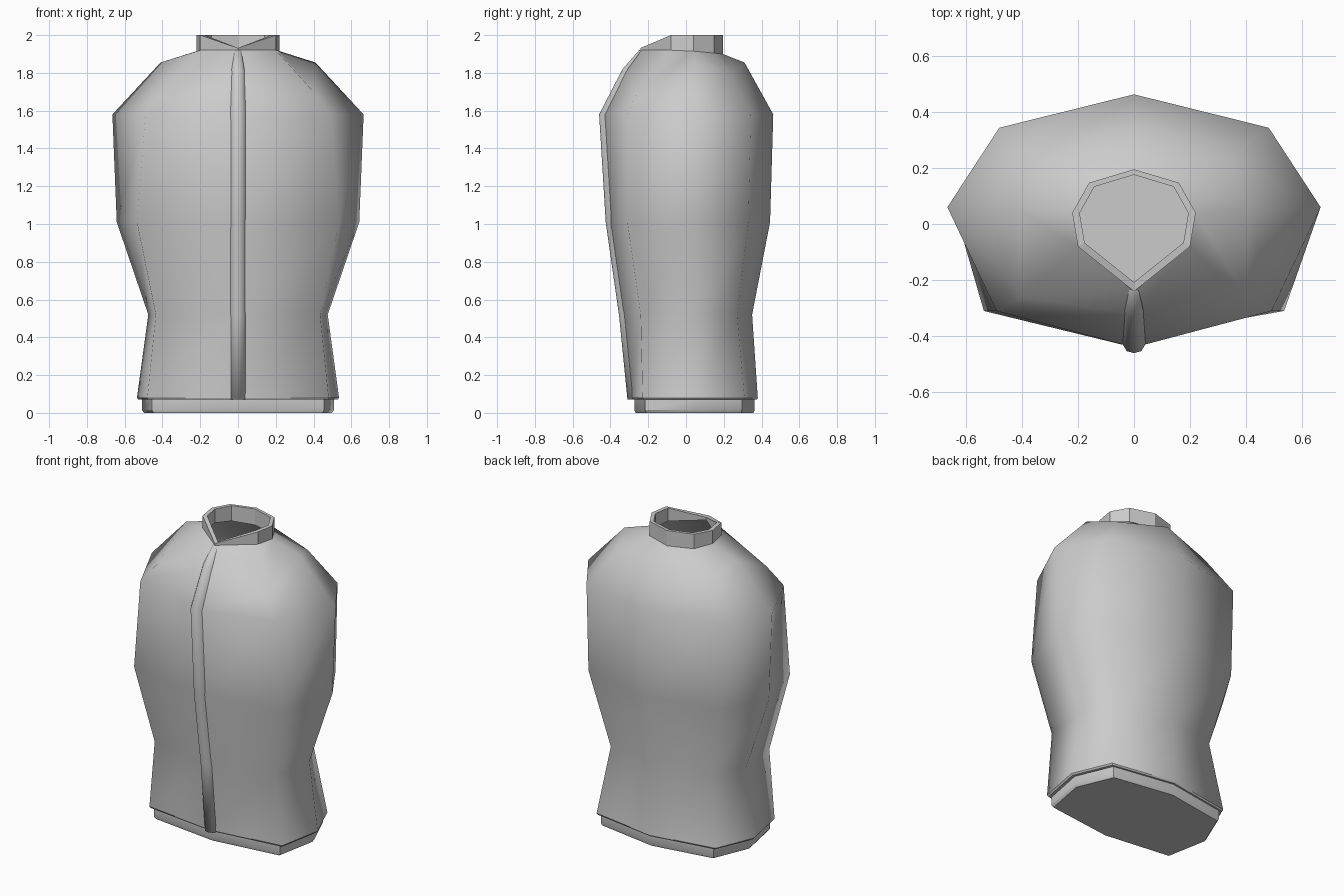
import bpy

if "Cube" in bpy.data.objects:
    bpy.data.objects.remove(bpy.data.objects["Cube"])


def mirror_ring(half):
    """Close a half ring (front, front side, side, back side, back) into 8 points."""
    return list(half) + [(-x, y, z) for x, y, z in half[-2:0:-1]]


def loft(name, rings, closed=True, cap_first=False, cap_last=False):
    n = len(rings[0])
    verts = [p for r in rings for p in r]
    faces = []
    for k in range(len(rings) - 1):
        for i in range(n if closed else n - 1):
            j = (i + 1) % n
            faces.append((k * n + i, k * n + j, (k + 1) * n + j, (k + 1) * n + i))
    if cap_first:
        faces.append(tuple(reversed(range(n))))
    if cap_last:
        faces.append(tuple(range((len(rings) - 1) * n, len(rings) * n)))
    mesh = bpy.data.meshes.new(name)
    mesh.from_pydata(verts, [], faces)
    mesh.update()
    obj = bpy.data.objects.new(name, mesh)
    bpy.context.collection.objects.link(obj)
    return obj


def smooth(obj, angle=None):
    bpy.ops.object.select_all(action='DESELECT')
    obj.select_set(True)
    bpy.context.view_layer.objects.active = obj
    if angle is None:
        bpy.ops.object.shade_smooth()
    else:
        bpy.ops.object.shade_smooth_by_angle(angle=angle)


def scaled(ring, s, cy, z=None):
    return [(x * s, cy + (y - cy) * s, pz if z is None else z) for x, y, pz in ring]


# Torso shell: hem, waist, ribs, chest, shoulder, neck
halves = [
    [(0, -.29, .08), (.48, -.23, .08), (.535, .06, .08), (.43, .31, .08), (0, .38, .08)],
    [(0, -.335, .52), (.435, -.24, .52), (.475, .06, .52), (.355, .27, .52), (0, .35, .52)],
    [(0, -.405, 1.01), (.535, -.31, 1.01), (.642, .06, 1.01), (.475, .33, 1.01), (0, .445, 1.01)],
    [(0, -.44, 1.58), (.49, -.31, 1.58), (.665, .06, 1.58), (.48, .343, 1.58), (0, .462, 1.58)],
    [(0, -.32, 1.82), (.40, -.26, 1.70), (.41, .05, 1.855), (.34, .235, 1.80), (0, .31, 1.855)],
    [(0, -.24, 1.92), (.2, -.08, 1.92), (.22, .04, 1.915), (.16, .147, 1.905), (0, .195, 1.90)],
]
rings = [mirror_ring(h) for h in halves]
smooth(loft("torso_shell", rings))

# Recessed waistband under the hem, closed at the bottom
hem = rings[0]
band = loft("waistband", [scaled(hem, .93, .045, 0), scaled(hem, .95, .045, .015),
                          scaled(hem, .95, .045, .07), scaled(hem, .985, .045, .07),
                          hem], cap_first=True)
smooth(band, .6)

# Collar with thickness and a V at the front
base = [(x, y, z - .005) for x, y, z in rings[-1]]
top = [(x, y, 1.932 if i == 0 else 2.0) for i, (x, y, z) in enumerate(base)]
loft("collar", [base, top, scaled(top, .88, .03), scaled(base, .88, .03), base])

# Front placket following the centre line
section = [(-.042, .014), (-.026, -.013), (0, -.02), (.026, -.013), (.042, .014)]
path = [(h[0][1], h[0][2]) for h in halves]
path[0] = (path[0][0], .07)
widths = [1, 1, 1, 1, .8, .4]
strip = [[(x * w, cy + dy * (w if w < 1 else 1), z) for x, dy in section]
         for (cy, z), w in zip(path, widths)]
smooth(loft("front_placket", strip, closed=False, cap_first=True, cap_last=True))
